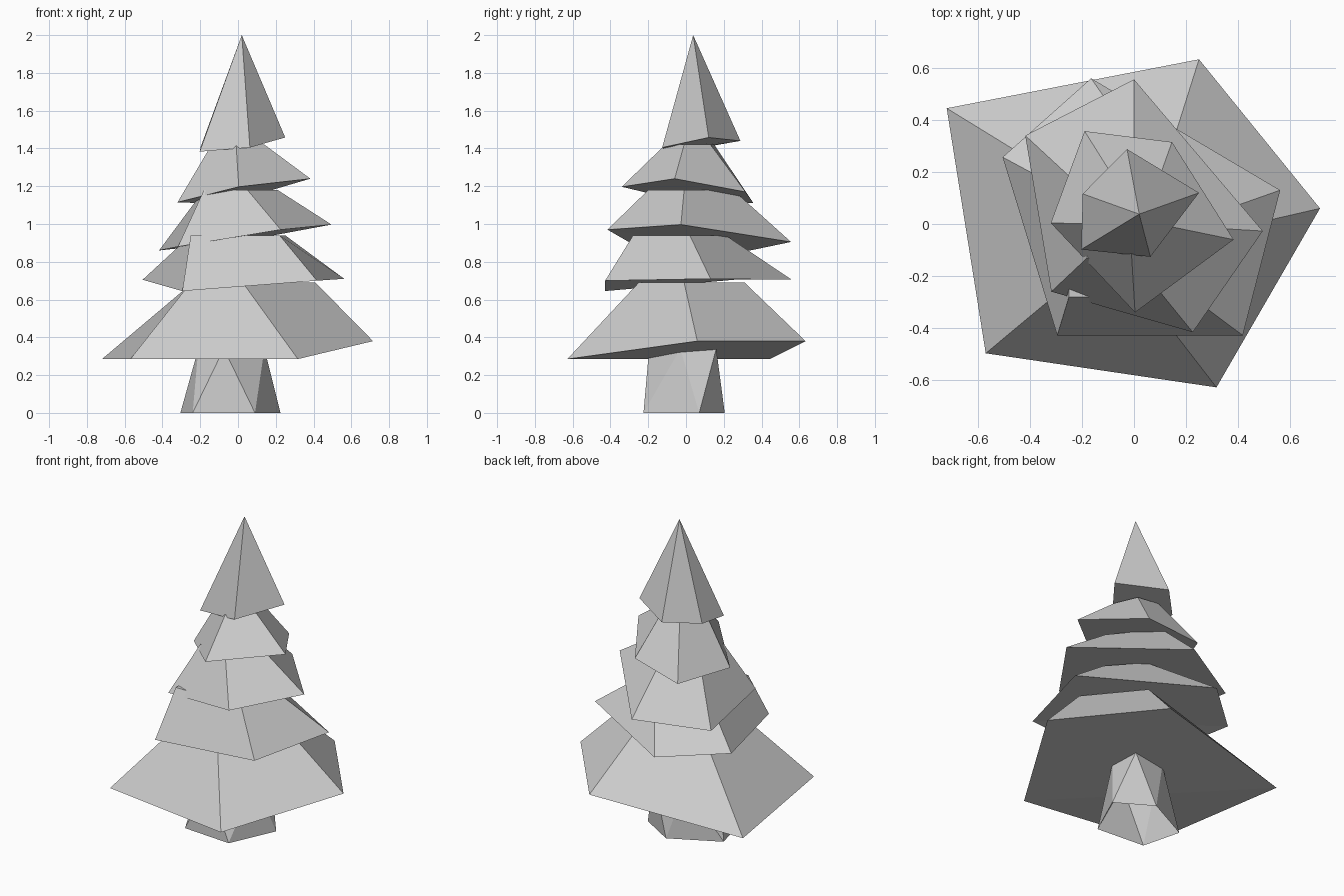
import bpy, bmesh


def make(name, verts, faces):
    """Flat-shaded mesh object from points and faces."""
    bm = bmesh.new()
    vs = [bm.verts.new(v) for v in verts]
    for f in faces:
        bm.faces.new([vs[i] for i in f])
    bmesh.ops.recalc_face_normals(bm, faces=bm.faces)
    me = bpy.data.meshes.new(name)
    bm.to_mesh(me)
    bm.free()
    ob = bpy.data.objects.new(name, me)
    bpy.context.collection.objects.link(ob)
    return ob


def tier(name, rim, top, z):
    """Five-sided skirt: uneven rim, sloped sides, flat hidden top."""
    verts = rim + [(x, y, z) for x, y in top]
    faces = [(i, (i + 1) % 5, 5 + (i + 1) % 5, 5 + i) for i in range(5)]
    faces += [(0, 3, 4), (0, 1, 2, 3), (5, 6, 7, 8, 9)]
    return make(name, verts, faces)


# Trunk: tapered, twisted five-sided stump, open at the ground
base = [(.09, -.225), (.225, .07), (0, .205), (-.305, .05), (-.24, -.2)]
crown = [(.14, -.03), (.12, .16), (-.10, .14), (-.21, -.05), (-.075, -.195)]
faces = [(5, 6, 7, 8, 9)]
for i in range(5):
    j = (i + 1) % 5
    faces += [(i, j, 5 + i), (j, 5 + j, 5 + i)]
make("trunk", [(x, y, 0) for x, y in base] + [(x, y, .34) for x, y in crown], faces)

# Branch tiers, rim order: left, back, right, front right, front left
tier("branches_lowest",
     [(-.72, .445, .285), (.25, .633, .38), (.715, .06, .38),
      (.317, -.628, .285), (-.57, -.497, .285)],
     [(-.24, .15), (.148, .31), (.41, -.01), (.025, -.25), (-.25, -.23)], .69)
tier("branches_low",
     [(-.505, .257, .705), (-.165, .56, .705), (.562, .13, .71),
      (.418, -.428, .70), (-.295, -.428, .645)],
     [(-.25, .12), (.08, .21), (.25, .02), (.22, -.28), (-.25, -.28)], .94)
tier("branches_middle",
     [(-.418, .34, .86), (0, .556, .905), (.495, -.027, .997),
      (.226, -.416, .97), (-.318, -.26, .88)],
     [(-.18, .12), (0, .25), (.21, -.01), (.05, -.2), (-.18, -.13)], 1.18)
tier("branches_high",
     [(-.19, .357, 1.11), (.146, .315, 1.17), (.383, -.06, 1.24),
      (.004, -.34, 1.197), (-.32, .004, 1.115)],
     [(-.06, .15), (.08, .13), (.14, -.01), (-.01, -.11), (-.14, 0)], 1.42)

# Pointed tree top
tip = [(-.197, .116, 1.41), (-.027, .288, 1.44), (.25, .12, 1.458),
       (.063, -.126, 1.405), (-.203, -.098, 1.383), (.02, .038, 2)]
make("tree_top", tip, [(i, (i + 1) % 5, 5) for i in range(5)] + [(0, 1, 2, 3, 4)])
